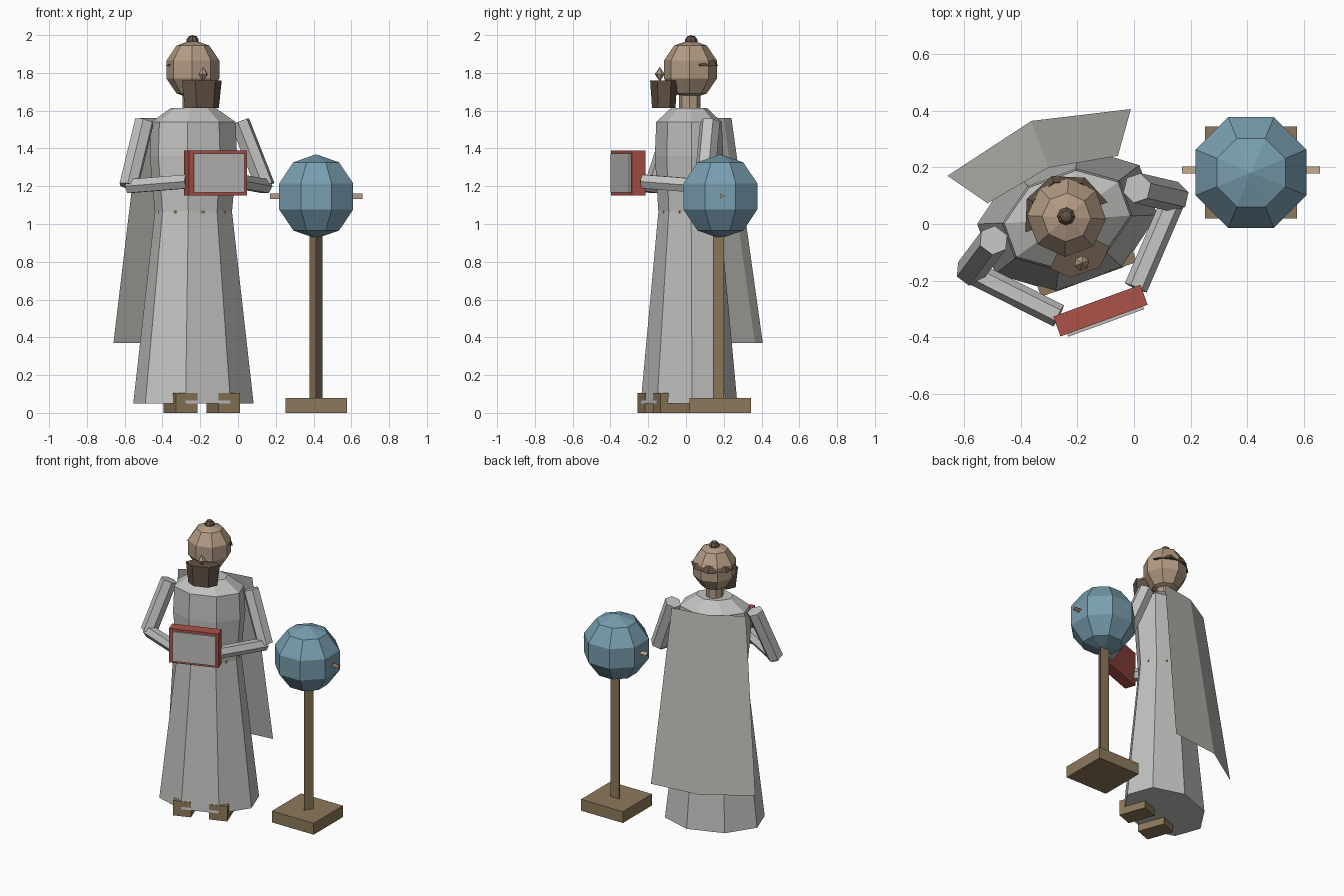
import bpy, bmesh, math
from mathutils import Matrix, Vector

if "Cube" in bpy.data.objects:
    bpy.data.objects.remove(bpy.data.objects["Cube"])


def material(name, rgb):
    m = bpy.data.materials.new(name)
    m.diffuse_color = (*rgb, 1)
    m.use_nodes = True
    m.node_tree.nodes["Principled BSDF"].inputs["Base Color"].default_value = m.diffuse_color
    return m


ROBE = material("robe grey", (0.54, 0.54, 0.53))
CAPE = material("cape grey", (0.48, 0.48, 0.455))
PAGE = material("page grey", (0.50, 0.50, 0.49))
SKIN = material("tan", (0.45, 0.33, 0.23))
HAIR = material("dark brown", (0.125, 0.085, 0.06))
WOOD = material("wood brown", (0.27, 0.19, 0.105))
RED = material("cover red", (0.41, 0.085, 0.065))
BLUE = material("globe blue", (0.19, 0.34, 0.43))

# The figure is turned 20 degrees; the globe stands beside it
FIGURE = Matrix.Translation((-0.236, 0.016, 0)) @ Matrix.Rotation(math.radians(20), 4, 'Z')
STAND = Matrix.Translation((0.414, 0.182, 0))


def finish(name, bm, mat, frame):
    bmesh.ops.recalc_face_normals(bm, faces=bm.faces)
    bm.transform(frame)
    me = bpy.data.meshes.new(name)
    bm.to_mesh(me)
    bm.free()
    me.materials.append(mat)
    ob = bpy.data.objects.new(name, me)
    bpy.context.collection.objects.link(ob)
    return ob


def loft(name, rings, sides, start, mat, frame, centre=(0, 0)):
    """Stack of elliptical rings (z, radius x, radius y), capped at both ends."""
    bm = bmesh.new()
    loops = []
    for z, a, b in rings:
        if a == 0:
            loops.append([bm.verts.new((centre[0], centre[1], z))] * sides)
            continue
        loops.append([bm.verts.new((centre[0] + a * math.cos(t), centre[1] + b * math.sin(t), z))
                      for t in (math.radians(start) + math.tau * i / sides for i in range(sides))])
    for lo, hi in zip(loops, loops[1:]):
        for i in range(sides):
            j = (i + 1) % sides
            quad = list(dict.fromkeys((lo[i], lo[j], hi[j], hi[i])))
            bm.faces.new(quad)
    for ring, loop in ((rings[0], loops[0]), (rings[-1], loops[-1])):
        if ring[1]:
            bm.faces.new(loop)
    return finish(name, bm, mat, frame)


def ball(name, centre, r, rz, mat, frame):
    """Eight-sided, five-ring ball."""
    x, y, z = centre
    rings = []
    for lat in (-90, -54, -18, 18, 54, 90):
        w = 0 if abs(lat) == 90 else r * math.cos(math.radians(lat))
        rings.append((z + rz * math.sin(math.radians(lat)), w, w))
    return loft(name, rings, 8, 22.5, mat, frame, (x, y))


def box(name, centre, size, mat, frame):
    bm = bmesh.new()
    bmesh.ops.create_cube(bm, size=1, matrix=Matrix.Translation(centre) @ Matrix.Diagonal((*size, 1)))
    return finish(name, bm, mat, frame)


def limb(name, p, q, r, mat, frame):
    """Six-sided bar between two points."""
    p, q = Vector(p), Vector(q)
    turn = (q - p).to_track_quat('Z', 'Y').to_matrix().to_4x4()
    return loft(name, [(0, r, r), ((q - p).length, r, r)], 6, 0, mat,
                frame @ Matrix.Translation(p) @ turn)


# Robe, belt and neck
loft("robe_skirt", [(0.05, 0.33, 0.245), (1.065, 0.212, 0.155)], 8, 22.5, ROBE, FIGURE)
loft("robe_torso", [(1.065, 0.212, 0.155), (1.36, 0.24, 0.172), (1.54, 0.232, 0.165),
                    (1.615, 0.122, 0.09)], 8, 22.5, ROBE, FIGURE)
loft("belt", [(1.055, 0.2, 0.147), (1.072, 0.2, 0.147)], 8, 0, WOOD, FIGURE)
loft("neck", [(1.6, 0.057, 0.057), (1.72, 0.057, 0.057)], 8, 22.5, SKIN, FIGURE, (0, 0.005))

# Head, topknot, nose and beard
ball("head", (0, 0.008, 1.818), 0.147, 0.157, SKIN, FIGURE)
ball("topknot", (0, 0.012, 1.967), 0.034, 0.033, HAIR, FIGURE)
loft("nose", [(1.755, 0, 0), (1.793, 0.027, 0.027), (1.832, 0, 0)], 6, 0, SKIN, FIGURE, (-0.005, -0.163))
loft("beard", [(1.615, 0.096, 0.056), (1.76, 0.112, 0.065)], 6, 0, HAIR, FIGURE, (-0.004, -0.141))

# Fringe of hair round the back of the head, tapering to the temples
bm = bmesh.new()
rows = []
for k in range(5):
    t = math.radians(45 * k)
    c, s = math.cos(t), math.sin(t)
    rows.append([bm.verts.new((r * c, 0.008 + r * s, z)) for r, z in
                 ((0.12, 1.838), (0.155, 1.836), (0.132, 1.846 + 0.036 * s))])
for u, v in zip(rows, rows[1:]):
    for i in range(3):
        j = (i + 1) % 3
        bm.faces.new((u[i], u[j], v[j], v[i]))
bm.faces.new(rows[0])
bm.faces.new(rows[-1])
finish("hair_fringe", bm, HAIR, FIGURE)

# Cape: two panels folded along the spine
bm = bmesh.new()
top = [bm.verts.new(v) for v in ((-0.245, 0.15, 1.56), (0, 0.195, 1.56), (0.245, 0.15, 1.56))]
low = [bm.verts.new(v) for v in ((-0.345, 0.29, 0.37), (0, 0.371, 0.37), (0.345, 0.29, 0.37))]
for i in range(2):
    bm.faces.new((top[i], top[i + 1], low[i + 1], low[i]))
finish("cape", bm, CAPE, FIGURE)

# Arms and feet, one of each per side
for side, s in (("right", -1), ("left", 1)):
    elbow = (s * 0.385, -0.055, 1.2)
    limb(side + "_upper_arm", (s * 0.27, 0.02, 1.54), elbow, 0.054, ROBE, FIGURE)
    limb(side + "_forearm", elbow, (s * 0.145, -0.31, 1.225), 0.042, ROBE, FIGURE)
    box(side + "_foot", (s * 0.12, -0.13, 0.0525), (0.12, 0.19, 0.105), WOOD, FIGURE)

# Book
box("book_cover", (0, -0.343, 1.27), (0.328, 0.075, 0.24), RED, FIGURE)
box("book_page", (0.004, -0.382, 1.27), (0.285, 0.018, 0.208), PAGE, FIGURE)

# Globe on its stand
box("globe_base", (0, 0, 0.04), (0.326, 0.326, 0.08), WOOD, STAND)
loft("globe_post", [(0.08, 0.04, 0.04), (0.95, 0.04, 0.04)], 3, -90, WOOD, STAND)
ball("globe", (0, 0, 1.146), 0.223, 0.223, BLUE, STAND)
axis = STAND @ Matrix.Translation((0, 0.005, 1.147)) @ Matrix.Rotation(math.pi / 2, 4, 'Y')
loft("globe_axis", [(-0.244, 0.016, 0.016), (0.244, 0.016, 0.016)], 3, 90, SKIN, axis)
